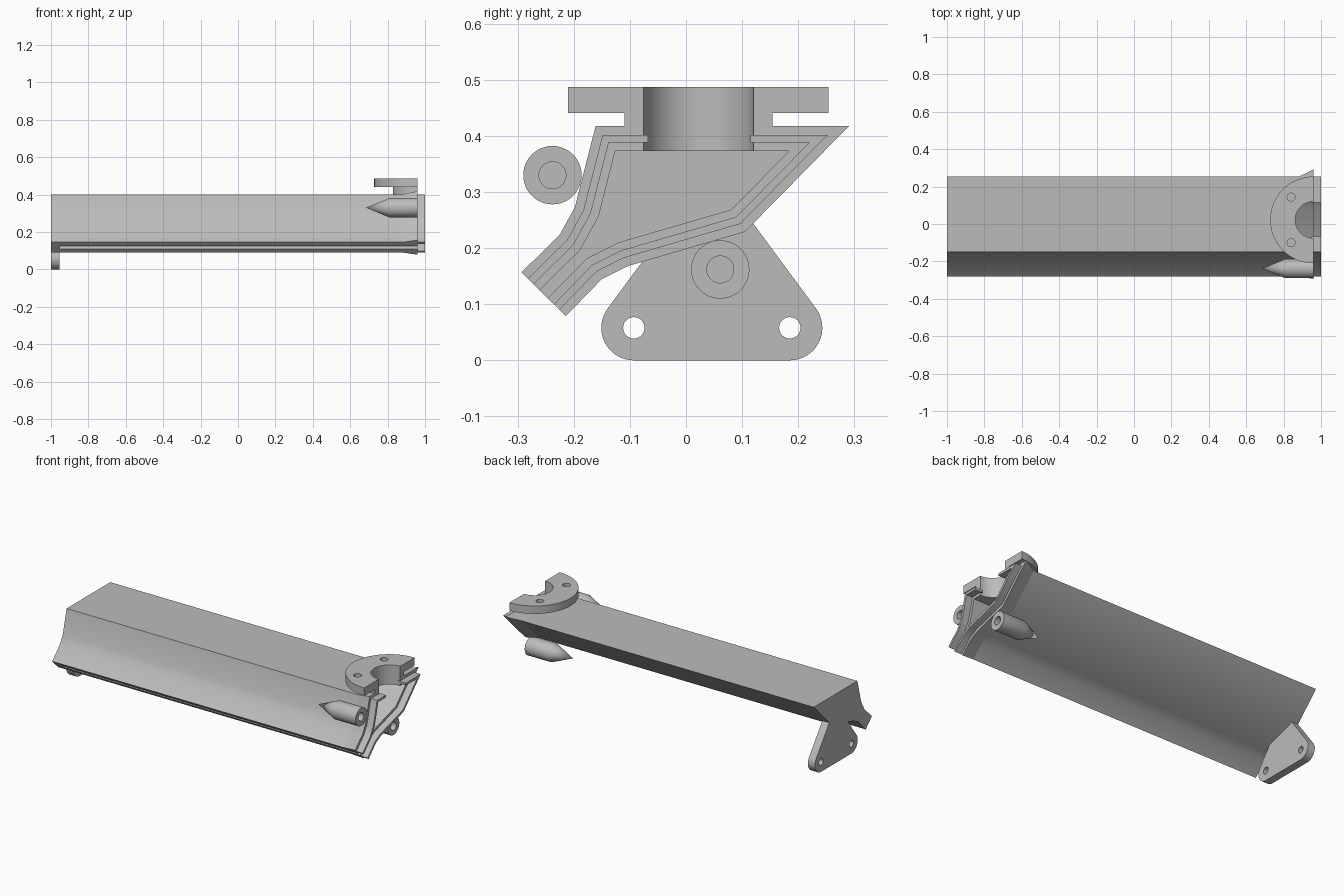
import bpy, bmesh, math
from mathutils import Vector, Matrix

cube = bpy.data.objects.get("Cube")
if cube:
    bpy.data.objects.remove(cube, do_unlink=True)

grey = bpy.data.materials.new("plain_grey")
grey.use_nodes = True
grey.diffuse_color = (0.5, 0.5, 0.5, 1)
grey.node_tree.nodes["Principled BSDF"].inputs["Base Color"].default_value = (0.5, 0.5, 0.5, 1)

# Key planes along the length, and the inlet axis
END, RAMP, JOINT, TIP = -1, 0.88, 0.96, 1
INLET_Y, INLET_R = 0.022, 0.098
LIP, TONGUE, CAVITY = 0.016, 0.030, 0.045

# Flared cross-section (y, z), from the upper mouth lip round to the lower one
FLARE = [(-.293, .157), (-.225, .224), (-.198, .273), (-.161, .418), (.291, .418),
         (.105, .229), (-.104, .168), (-.15, .145), (-.214, .079)]


def inset(path, d):
    """Move an open path inwards by d with mitred corners."""
    pts = [Vector(p) for p in path]
    normals = []
    for a, b in zip(pts, pts[1:]):
        t = (b - a).normalized()
        normals.append(Vector((t.y, -t.x)))
    out = []
    for i, p in enumerate(pts):
        n1 = normals[max(i - 1, 0)]
        n2 = normals[min(i, len(normals) - 1)]
        out.append(p + d * (n1 + n2) / (1 + n1.dot(n2)))
    return out


def finish(name, bm):
    bmesh.ops.recalc_face_normals(bm, faces=bm.faces)
    mesh = bpy.data.meshes.new(name)
    bm.to_mesh(mesh)
    bm.free()
    mesh.materials.append(grey)
    obj = bpy.data.objects.new(name, mesh)
    bpy.context.collection.objects.link(obj)
    return obj


def smooth(obj):
    bpy.ops.object.select_all(action='DESELECT')
    obj.select_set(True)
    bpy.context.view_layer.objects.active = obj
    bpy.ops.object.shade_smooth_by_angle(angle=math.radians(33))


def shell(name, path, x0, x1, outer0, outer1, inner):
    """Walled channel following a path, between two x planes."""
    bm = bmesh.new()
    rings = []
    for x, outer in ((x0, outer0), (x1, outer1)):
        loop = inset(path, outer) + inset(path, inner)[::-1]
        rings.append([bm.verts.new((x, p.x, p.y)) for p in loop])
    a, b = rings
    n = len(a)
    for i in range(n):
        j = (i + 1) % n
        bm.faces.new((a[i], a[j], b[j], b[i]))
    for r in rings:
        for i in range(n // 2 - 1):
            bm.faces.new((r[i], r[i + 1], r[n - 2 - i], r[n - 1 - i]))
    return finish(name, bm)


def plate(name, outline, x0, x1):
    """Solid plate with a (y, z) outline."""
    bm = bmesh.new()
    face = bm.faces.new([bm.verts.new((x0, y, z)) for y, z in outline])
    top = bmesh.ops.extrude_face_region(bm, geom=[face])["geom"]
    verts = [v for v in top if isinstance(v, bmesh.types.BMVert)]
    bmesh.ops.translate(bm, verts=verts, vec=(x1 - x0, 0, 0))
    return finish(name, bm)


def drill(obj, centre, radius, depth, axis):
    """Cut a round hole along x or z."""
    bm = bmesh.new()
    turn = Matrix.Rotation(math.pi / 2, 4, 'Y') if axis == 'X' else Matrix()
    bmesh.ops.create_cone(bm, cap_ends=True, segments=64, radius1=radius, radius2=radius,
                          depth=depth, matrix=Matrix.Translation(centre) @ turn)
    cutter = finish("hole_cutter", bm)
    cutter.hide_render = True
    mod = obj.modifiers.new("hole", 'BOOLEAN')
    mod.operation, mod.solver, mod.object = 'DIFFERENCE', 'EXACT', cutter
    bpy.context.view_layer.objects.active = obj
    bpy.ops.object.modifier_apply(modifier=mod.name)
    bpy.data.objects.remove(cutter, do_unlink=True)


def lathe(name, profile, closed, centre, axis, start, angle, steps):
    """Spin a profile of points about an axis."""
    bm = bmesh.new()
    verts = [bm.verts.new(p) for p in profile]
    geom = verts + [bm.edges.new(e) for e in zip(verts, verts[1:])]
    if closed:
        geom.append(bm.faces.new(verts))
        geom += [e for e in bm.edges if e not in geom]
    if start:
        bmesh.ops.rotate(bm, verts=verts, cent=centre, matrix=Matrix.Rotation(start, 3, axis))
    bmesh.ops.spin(bm, geom=geom, cent=centre, axis=axis, angle=angle, steps=steps)
    bmesh.ops.remove_doubles(bm, verts=bm.verts, dist=1e-5)
    return finish(name, bm)


# Long channel and the flared rim at its joint end, both opened by the inlet
channel = shell("channel_body", FLARE, END, RAMP, LIP, LIP, CAVITY)
rim = shell("flared_rim", FLARE, RAMP, JOINT, LIP, 0, CAVITY)
for part in (channel, rim):
    drill(part, (JOINT, INLET_Y, 0.42), INLET_R, 0.14, 'Z')
    smooth(part)

# Joint tongue, interrupted at the inlet
top = FLARE[3][1]
for name, path in (("front_tongue", FLARE[:4] + [(-.068, top)]),
                   ("back_tongue", [(.115, top)] + FLARE[4:])):
    smooth(shell(name, path, JOINT - 0.01, TIP, LIP, LIP, TONGUE))

# Closing wall at the far end
plate("end_wall", inset(FLARE, CAVITY), END, -0.955)

# Mounting bracket with rounded corners and two holes
R, HOLE_Z, HOLES = 0.058, 0.058, (-0.093, 0.185)
outline = []
for y, a0, a1 in ((HOLES[0], 143, 270), (HOLES[1], 270, 397)):
    for i in range(17):
        a = math.radians(a0 + (a1 - a0) * i / 16)
        outline.append((y + R * math.cos(a), HOLE_Z + R * math.sin(a)))
outline += [(.105, .264), (-.04, .227)]
bracket = plate("mounting_bracket", outline, END, -0.955)
for y in HOLES:
    drill(bracket, (END, y, HOLE_Z), 0.019, 0.2, 'X')
smooth(bracket)

# Half-round inlet neck and flange with bolt holes
section = [(INLET_R, .39), (INLET_R, .487), (.232, .487), (.232, .441), (.132, .441), (.132, .39)]
flange = lathe("inlet_flange", [(JOINT + r, INLET_Y, z) for r, z in section], True,
               Vector((JOINT, INLET_Y, 0)), Vector((0, 0, 1)), math.pi / 2, math.pi, 32)
for side in (-1, 1):
    drill(flange, (JOINT - 0.12, INLET_Y + side * 0.122, .465), 0.021, 0.08, 'Z')
smooth(flange)

# Pointed screw bosses with blind holes
boss = [(.685, 0), (.81, .052), (JOINT, .052), (JOINT, .024), (.86, .024), (.86, 0)]
for name, y, z in (("front_boss", -.238, .33), ("lower_boss", .061, .162)):
    smooth(lathe(name, [(x, y, z + r) for x, r in boss], False,
                 Vector((0, y, z)), Vector((1, 0, 0)), 0, math.tau, 48))
